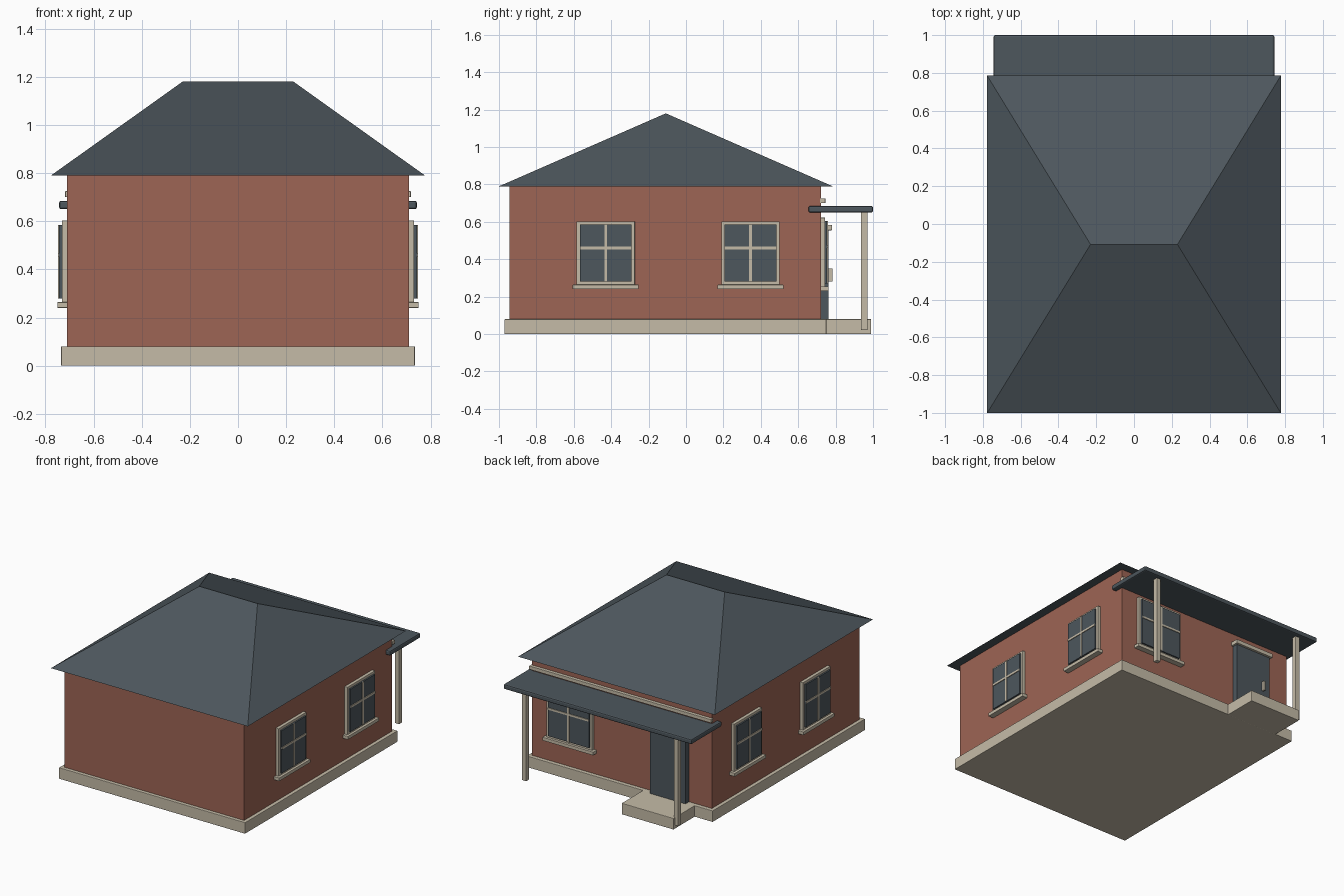
import bpy

cube = bpy.data.objects.get("Cube")
if cube:
    bpy.data.objects.remove(cube, do_unlink=True)


def material(name, rgb):
    mat = bpy.data.materials.new(name)
    mat.use_nodes = True
    mat.diffuse_color = (*rgb, 1)
    mat.node_tree.nodes["Principled BSDF"].inputs["Base Color"].default_value = (*rgb, 1)
    return mat


brick = material("brick red", (0.34, 0.13, 0.09))
slate = material("slate grey", (0.075, 0.095, 0.11))
stone = material("pale stone", (0.56, 0.5, 0.39))


def mesh_object(name, verts, faces, mat):
    mesh = bpy.data.meshes.new(name)
    mesh.from_pydata(verts, [], faces)
    mesh.materials.append(mat)
    obj = bpy.data.objects.new(name, mesh)
    bpy.context.collection.objects.link(obj)
    return obj


BOX_FACES = [(0, 1, 3, 2), (4, 6, 7, 5), (0, 4, 5, 1),
             (2, 3, 7, 6), (0, 2, 6, 4), (1, 5, 7, 3)]


def box(name, xs, ys, zs, mat, bevel=0.0):
    """Box spanning the given ranges, with optional softened edges."""
    xs, ys, zs = sorted(xs), sorted(ys), sorted(zs)
    obj = mesh_object(name, [(x, y, z) for x in xs for y in ys for z in zs],
                      BOX_FACES, mat)
    if bevel:
        mod = obj.modifiers.new("Soft edges", "BEVEL")
        mod.width = bevel
        mod.segments = 2
    return obj


def window(name, place, centre, half, bottom, top):
    """Layered window; place(part, u range, depth range, z range, material)."""
    def layer(part, u0, u1, d0, d1, z0, z1, mat, bevel=0.0):
        xs, ys = place((centre + u0, centre + u1), (d0, d1))
        box(f"{name}_{part}", xs, ys, (z0, z1), mat, bevel)

    border = 0.018
    g = half - border
    low, high = bottom + border, top - border
    bar = low + (high - low) * 0.59
    layer("frame", -half, half, -0.005, 0.022, bottom, top, stone, 0.002)
    layer("glass", -g, g, 0.015, 0.033, low, high, slate)
    layer("upright_bar", -0.007, 0.007, 0.03, 0.038, low, high, stone)
    layer("cross_bar", -g, g, 0.03, 0.038, bar - 0.007, bar + 0.007, stone)
    layer("sill", -half - 0.02, half + 0.02, -0.005, 0.04,
          bottom - 0.022, bottom + 0.002, stone, 0.002)


# Base and walls
HALF_X, FRONT, BACK = 0.71, -0.945, 0.722
box("foundation", (-0.735, 0.735), (-0.97, 0.75), (0, 0.08), stone, 0.003)
box("walls", (-HALF_X, HALF_X), (FRONT, BACK), (0.078, 0.792), brick)

# Hipped roof with a short ridge
eave, peak, mid = 0.79, 1.18, -0.108
mesh_object("hipped_roof",
            [(-0.777, -1, eave), (0.777, -1, eave), (0.777, 0.785, eave),
             (-0.777, 0.785, eave), (-0.23, mid, peak), (0.23, mid, peak)],
            [(0, 1, 5, 4), (1, 2, 5), (2, 3, 4, 5), (3, 0, 4), (3, 2, 1, 0)], slate)

# Side windows, mirrored on both long walls
for side, sign in (("left", 1), ("right", -1)):
    def on_side(us, ds, s=sign):
        return [s * (HALF_X + d) for d in ds], us
    for spot, y in (("front", -0.43), ("back", 0.345)):
        window(f"{side}_{spot}_window", on_side, y, 0.156, 0.262, 0.603)


# Wide window on the porch wall
def on_back(us, ds):
    return us, [BACK + d for d in ds]


window("porch_window", on_back, 0.4, 0.18, 0.252, 0.622)

# Door with lintel and handle
box("door", (-0.53, -0.25), (BACK, 0.763), (0.08, 0.56), slate)
box("door_lintel", (-0.545, -0.235), (BACK - 0.005, 0.78), (0.555, 0.583), stone, 0.002)
box("door_handle", (-0.48, -0.466), (0.76, 0.783), (0.28, 0.35), stone, 0.002)

# Porch: step, canopy, posts and wall rail
box("door_step", (-0.594, -0.185), (0.745, 0.99), (0, 0.08), stone, 0.003)
box("porch_canopy", (-0.743, 0.743), (0.655, 1.0), (0.65, 0.685), slate, 0.009)
box("wall_rail", (-0.718, 0.718), (BACK - 0.005, 0.745), (0.70, 0.725), stone, 0.002)
for side, x in (("left", 0.6), ("right", -0.6)):
    box(f"{side}_porch_post", (x - 0.017, x + 0.017), (0.936, 0.97),
        (0.022, 0.655), stone, 0.003)
